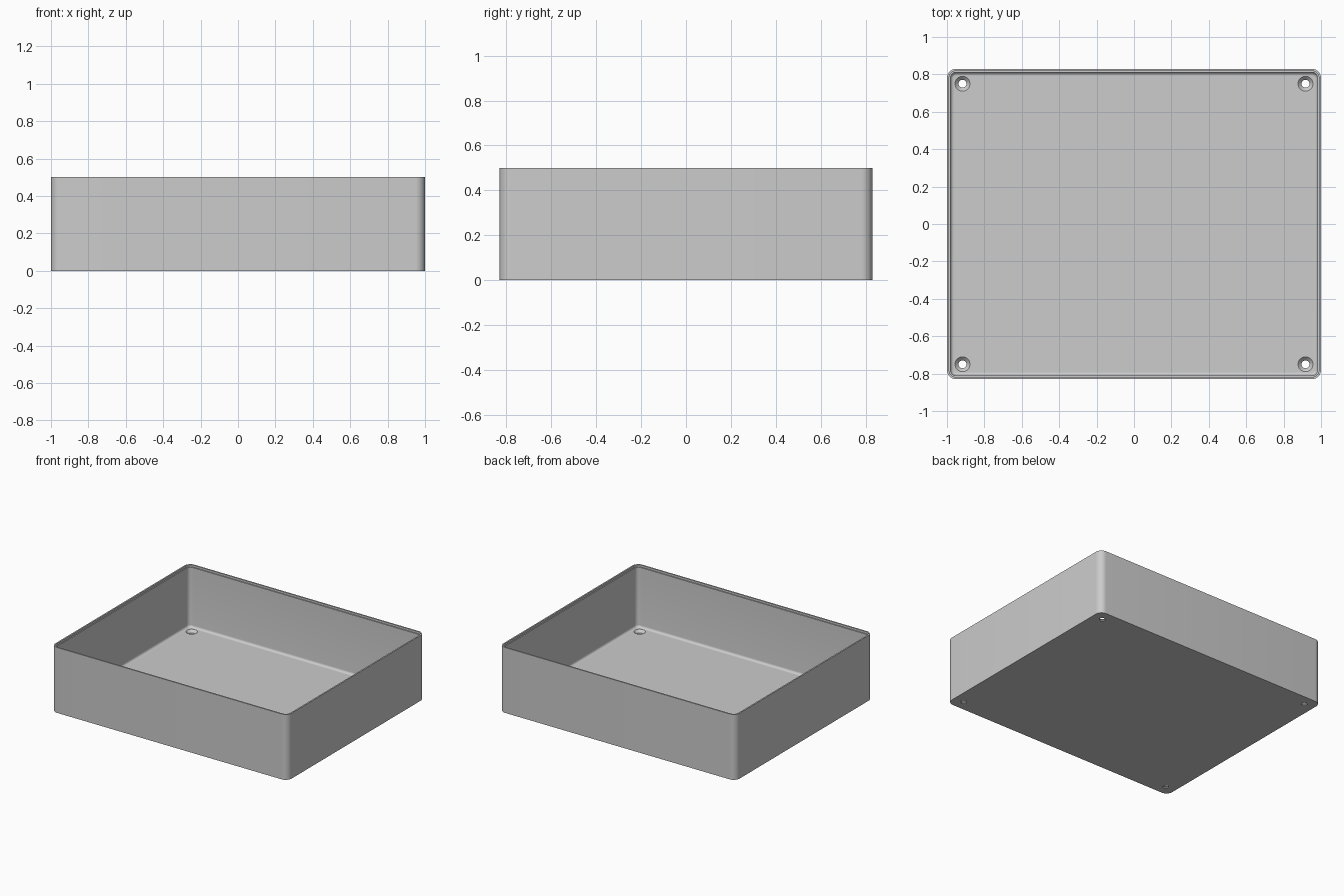
import bpy, bmesh, math

if "Cube" in bpy.data.objects:
    bpy.data.objects.remove(bpy.data.objects["Cube"])

HX, HY, R = 1.0, 0.83, 0.05      # half sizes and corner radius
SEG = 10                         # segments per rounded corner

grey = bpy.data.materials.new("light grey")
grey.diffuse_color = (0.604, 0.604, 0.604, 1)
grey.use_nodes = True
grey.node_tree.nodes["Principled BSDF"].inputs["Base Color"].default_value = grey.diffuse_color


def make_object(name, bm):
    bmesh.ops.recalc_face_normals(bm, faces=bm.faces[:])
    mesh = bpy.data.meshes.new(name)
    bm.to_mesh(mesh)
    bm.free()
    obj = bpy.data.objects.new(name, mesh)
    bpy.context.collection.objects.link(obj)
    mesh.materials.append(grey)
    return obj


def loft(bm, rings):
    """Join closed rings of points in order and cap both ends."""
    loops = [[bm.verts.new(p) for p in ring] for ring in rings]
    n = len(loops[0])
    for a, b in zip(loops, loops[1:]):
        for i in range(n):
            j = (i + 1) % n
            bm.faces.new((a[i], a[j], b[j], b[i]))
    bm.faces.new(loops[0])
    bm.faces.new(loops[-1])


def rounded_ring(inset, z):
    r = max(R - inset, 0.008)
    cx, cy = HX - inset - r, HY - inset - r
    pts = []
    for k, (sx, sy) in enumerate(((1, 1), (-1, 1), (-1, -1), (1, -1))):
        for i in range(SEG + 1):
            a = math.pi / 2 * (k + i / SEG)
            pts.append((sx * cx + r * math.cos(a), sy * cy + r * math.sin(a), z))
    return pts


# tray: outer wall, stepped rim, inner wall, filleted floor
WALL, FLOOR, FILLET = 0.019, 0.027, 0.018
profile = [(0, 0), (0, 0.5), (0.011, 0.5), (0.011, 0.485), (WALL, 0.485)]
for i in range(7):
    a = math.pi / 2 * i / 6
    profile.append((WALL + FILLET * (1 - math.cos(a)),
                    FLOOR + FILLET * (1 - math.sin(a))))
bm = bmesh.new()
loft(bm, [rounded_ring(d, z) for d, z in profile])
tray = make_object("tray", bm)

# countersunk screw holes near the four corners
bm = bmesh.new()
for sx in (-1, 1):
    for sy in (-1, 1):
        loft(bm, [[(sx * 0.917 + r * math.cos(t * math.pi / 16),
                    sy * 0.75 + r * math.sin(t * math.pi / 16), z)
                   for t in range(32)]
                  for r, z in ((0.021, -0.05), (0.021, 0.008),
                               (0.04, FLOOR), (0.04, 0.1))])
cutter = make_object("screw_hole_cutter", bm)

mod = tray.modifiers.new("screw holes", 'BOOLEAN')
mod.operation = 'DIFFERENCE'
mod.solver = 'EXACT'
mod.object = cutter
bpy.context.view_layer.objects.active = tray
tray.select_set(True)
bpy.ops.object.modifier_apply(modifier=mod.name)
bpy.data.objects.remove(cutter)

bpy.ops.object.shade_smooth_by_angle(angle=math.radians(30))
